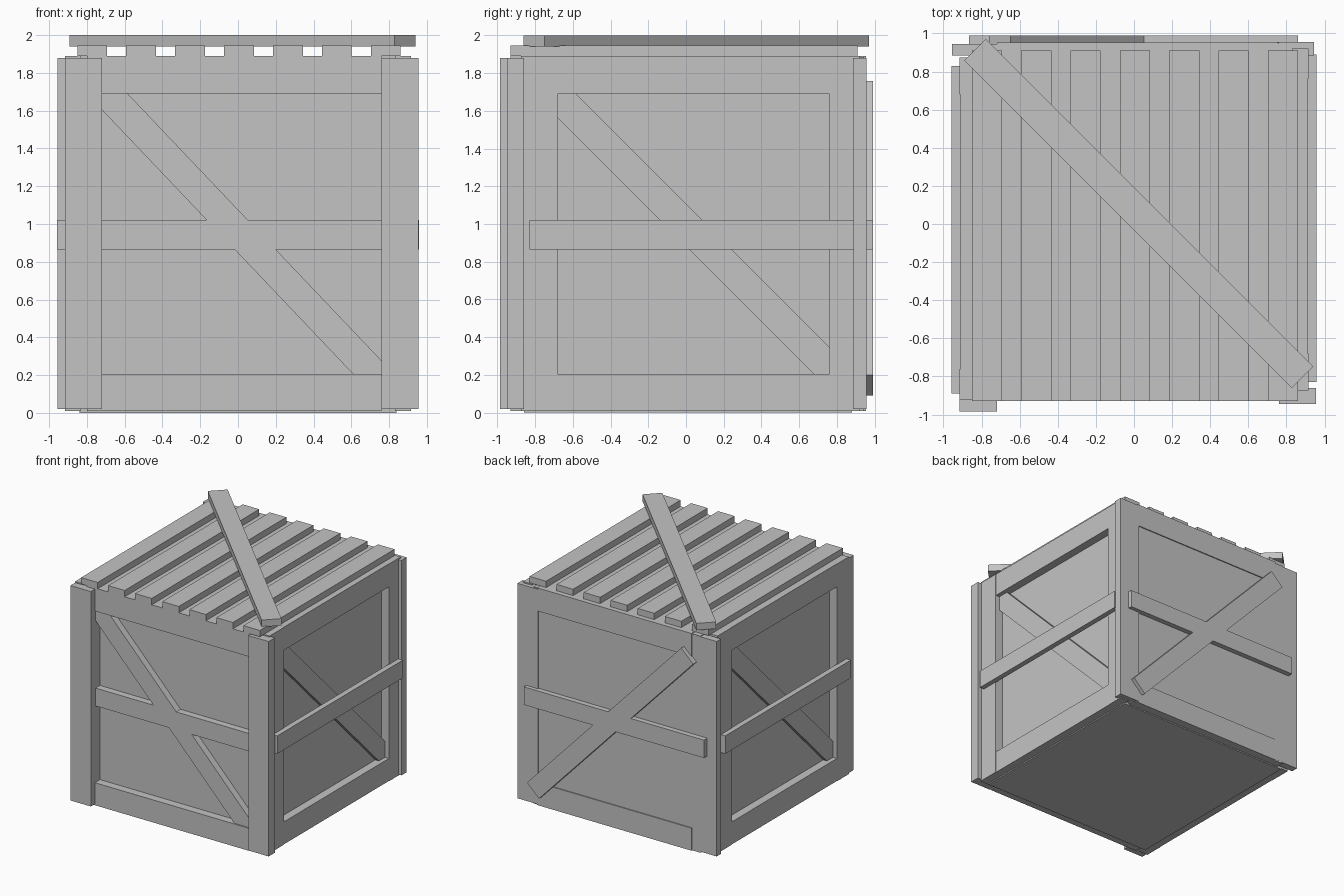
import bpy
from math import atan2
from mathutils import Matrix, Vector

cube = bpy.data.objects.get("Cube")
if cube:
    bpy.data.objects.remove(cube, do_unlink=True)

# One plain grey for the whole crate
grey = bpy.data.materials.new("plain_grey")
grey.use_nodes = True
colour = (0.55, 0.55, 0.55, 1)
grey.diffuse_color = colour
grey.node_tree.nodes["Principled BSDF"].inputs["Base Color"].default_value = colour


def box(name, x, y, z):
    """Axis-aligned board given by its extents on each axis."""
    lo, hi = zip(*(sorted(pair) for pair in (x, y, z)))
    lo, hi = Vector(lo), Vector(hi)
    bpy.ops.mesh.primitive_cube_add(size=1)
    board = bpy.context.object
    board.name = name
    board.data.transform(Matrix.Translation((lo + hi) / 2) @ Matrix.Diagonal((*(hi - lo), 1)))
    board.data.materials.append(grey)
    return board


def brace(name, axis, start, end, depth, width=0.158):
    """Diagonal board lying in the plane normal to axis, between two 2D points."""
    a, b = Vector(start), Vector(end)
    half = (b - a).length / 2
    board = box(name, (-half, half), (-width / 2, width / 2), depth)
    frame = {
        "X": ((0, 1, 0), (0, 0, 1), (1, 0, 0)),
        "Y": ((1, 0, 0), (0, 0, 1), (0, 1, 0)),
        "Z": ((1, 0, 0), (0, 1, 0), (0, 0, 1)),
    }[axis]
    to_plane = Matrix(frame).transposed().to_4x4()
    mid = (a + b) / 2
    turn = Matrix.Rotation(atan2(b.y - a.y, b.x - a.x), 4, "Z")
    board.data.transform(to_plane @ Matrix.Translation((mid.x, mid.y, 0)) @ turn)
    if to_plane.determinant() < 0:
        board.data.flip_normals()
    return board


MID = (0.865, 1.02)
RAILS = {"bottom": (0.01, 0.205), "top": (1.69, 1.89)}
POST = (0.02, 1.88)

# Body
box("crate_body", (-0.84, 0.84), (-0.86, 0.88), (0, 1.89))

# Front frame, with the middle bar and brace set between the posts
box("front_post_right", (-0.915, -0.72), (-0.985, -0.86), POST)
box("front_post_left", (0.76, 0.955), (-0.945, -0.86), POST)
for level, z in RAILS.items():
    box("front_rail_" + level, (-0.8, 0.76), (-0.93, -0.85), z)
box("front_middle_bar", (-0.8, 0.8), (-0.92, -0.85), MID)
brace("front_brace", "Y", (-0.75, 1.75), (0.79, 0.13), (-0.92, -0.85))

# Back panel and frame, with the middle bar and brace on the outside
box("back_panel", (-0.8, 0.8), (0.87, 0.944), (0.01, 1.885))
box("back_post_right", (-0.955, -0.72), (0.885, 0.945), POST)
box("back_post_left", (0.75, 0.945), (0.885, 0.956), POST)
for level, z in RAILS.items():
    box("back_rail_" + level, (-0.72, 0.76), (0.87, 0.953), z)
box("back_middle_bar", (-0.865, 0.86), (0.945, 0.99), MID)
brace("back_brace", "Y", (-0.705, 1.705), (0.772, 0.145), (0.945, 0.99))

# Sides: the same frame turned half way round
for side, s in (("left", 1), ("right", -1)):
    outer = (0.83 * s, 0.915 * s)
    for end, y in (("a", (-0.875, -0.68)), ("b", (0.76, 0.92))):
        box(f"{side}_side_post_{end}", outer, [v * s for v in y], (0.01, 1.89))
    for level, z in RAILS.items():
        box(f"{side}_side_rail_{level}", (0.83 * s, 0.912 * s), (-0.8 * s, 0.8 * s), z)
    box(f"{side}_side_middle_bar", (0.91 * s, 0.957 * s), (-0.83 * s, 0.89 * s), MID)
    brace(f"{side}_side_brace", "X", (-0.72 * s, 1.715), (0.8 * s, 0.195),
          (0.83 * s, 0.875 * s))

# Lid slats and the brace across them
for i in range(7):
    x = 0.005 + (i - 3) * 0.259
    box(f"lid_slat_{i + 1}", (x - 0.079, x + 0.079), (-0.93, 0.91), (1.89, 1.945))
brace("lid_brace", "Z", (-0.835, 0.915), (0.885, -0.805), (1.94, 2.0))
